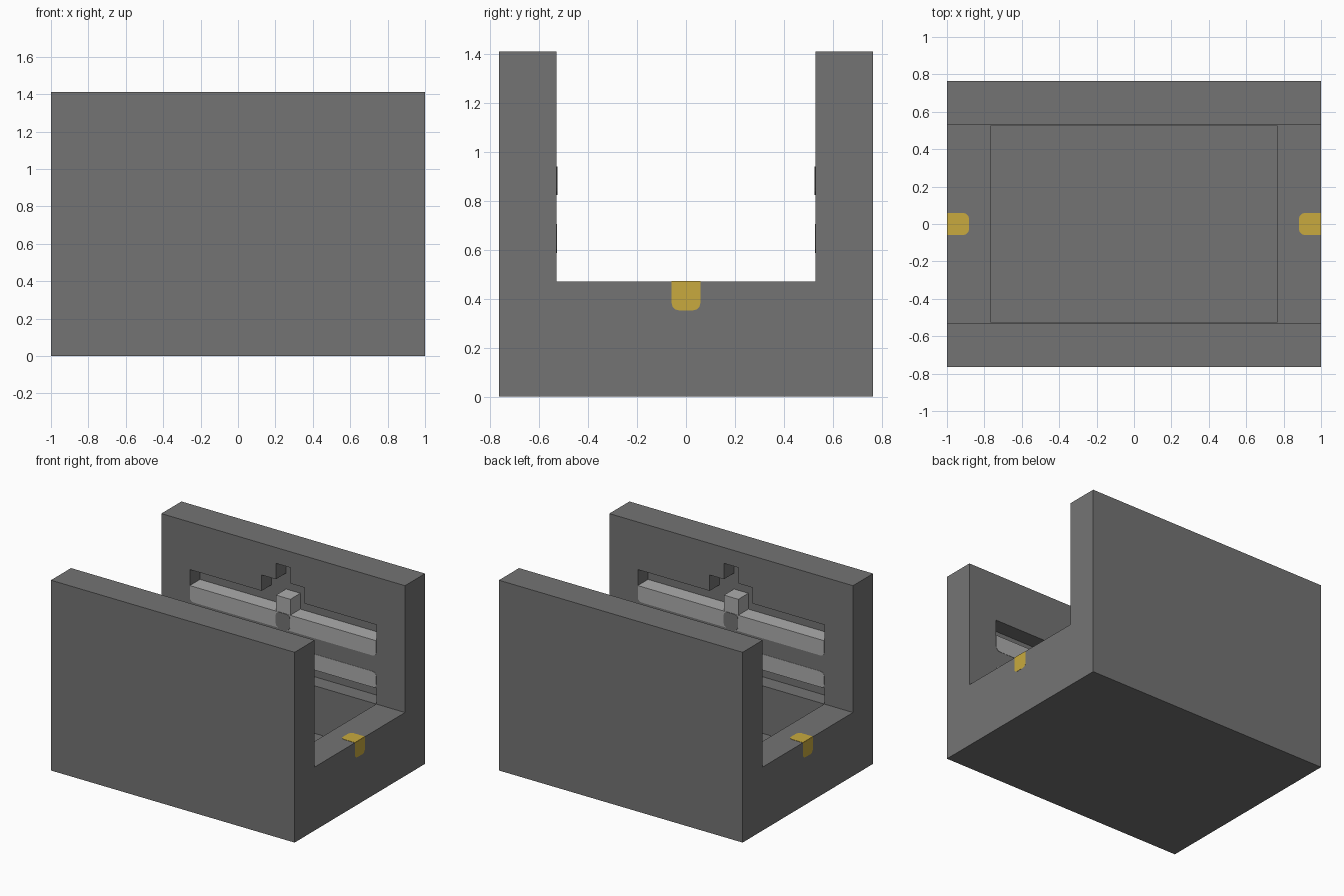
import bpy, bmesh
from mathutils import Vector

U = 2 / 17      # one grid cell: the block is 17 x 13 x 12 cells
PROUD = 0.002   # how far painted plates stand off a surface

if "Cube" in bpy.data.objects:
    bpy.data.objects.remove(bpy.data.objects["Cube"])


def srgb(*rgb):
    return tuple(((c / 255 + 0.055) / 1.055) ** 2.4 for c in rgb) + (1,)


def material(name, colour):
    mat = bpy.data.materials.new(name)
    mat.use_nodes = True
    mat.diffuse_color = colour
    bsdf = next(n for n in mat.node_tree.nodes if n.type == 'BSDF_PRINCIPLED')
    bsdf.inputs["Base Color"].default_value = colour
    bsdf.inputs["Roughness"].default_value = 0.8
    return mat


GREY = material("dark grey", srgb(116, 116, 116))
LIGHT = material("light grey", srgb(173, 173, 173))
GOLD = material("gold", srgb(200, 170, 62))


def finish(bm, name, *mats):
    bmesh.ops.recalc_face_normals(bm, faces=bm.faces)
    mesh = bpy.data.meshes.new(name)
    bm.to_mesh(mesh)
    bm.free()
    for mat in mats:
        mesh.materials.append(mat)
    obj = bpy.data.objects.new(name, mesh)
    bpy.context.scene.collection.objects.link(obj)
    return obj


def box_mesh(lo, hi):
    """Box between two corners given in cells."""
    bm = bmesh.new()
    bmesh.ops.create_cube(bm, size=1)
    lo, hi = Vector(lo) * U, Vector(hi) * U
    for v in bm.verts:
        v.co = [lo[i] + (hi[i] - lo[i]) * (v.co[i] + 0.5) for i in range(3)]
    return bm


def box(name, lo, hi, *mats):
    return finish(box_mesh(lo, hi), name, *mats)


def plate(name, lo, hi, axis, mat, rounded=lambda c: True, proud=PROUD):
    """Thin painted patch; the corners that pass the rule are rounded."""
    bm = box_mesh(lo, hi)
    for v in bm.verts:
        v.co[axis] = lo[axis] * U + (proud if v.co[axis] > 0 else -proud)
    # a flat patch has lo == hi on its axis, so separate its two sides again
    for v in bm.verts:
        v.co[axis] = lo[axis] * U
    half = len(bm.verts) // 2
    flat = bmesh.new()
    corners = [list(lo) for _ in range(4)]
    a, b = [i for i in range(3) if i != axis]
    for c, (p, q) in zip(corners, ((lo, lo), (hi, lo), (hi, hi), (lo, hi))):
        c[a], c[b] = p[a], q[b]
    bm.free()
    face = flat.faces.new([flat.verts.new(Vector(c) * U) for c in corners])
    offset = Vector([proud if i == axis else 0 for i in range(3)])
    bmesh.ops.translate(flat, vec=-offset, verts=flat.verts)
    new = bmesh.ops.extrude_face_region(flat, geom=[face])["geom"]
    bmesh.ops.translate(flat, vec=offset * 2,
                        verts=[g for g in new if isinstance(g, bmesh.types.BMVert)])
    edges = []
    for e in flat.edges:
        d = e.verts[0].co - e.verts[1].co
        mid = (e.verts[0].co + e.verts[1].co) / 2 / U
        if abs(d[axis]) > proud and rounded(mid):
            edges.append(e)
    bmesh.ops.bevel(flat, geom=edges, offset=0.25 * U, segments=3,
                    profile=0.5, affect='EDGES')
    return finish(flat, name, mat)


def cut(target, cutter):
    mod = target.modifiers.new(cutter.name, 'BOOLEAN')
    mod.operation, mod.solver, mod.object = 'DIFFERENCE', 'EXACT', cutter
    bpy.context.view_layer.update()
    graph = bpy.context.evaluated_depsgraph_get()
    mesh = bpy.data.meshes.new_from_object(target.evaluated_get(graph))
    target.modifiers.clear()
    target.data = mesh
    bpy.data.objects.remove(cutter)


# Block with an open channel and a deep pocket in its floor
body = box("channel_block", (-8.5, -6.5, 0), (8.5, 6.5, 12), GREY)
cut(body, box("channel_cutter", (-10, -4.5, 4), (10, 4.5, 13), GREY))
cut(body, box("pocket_cutter", (-6.5, -4.5, 1), (6.5, 4.5, 5), GREY))

# Stepped slot sunk one cell into both walls
half = [(6.5, 4), (6.5, 9), (1.5, 9), (1.5, 10), (0.5, 10), (0.5, 11)]
outline = half + [(-x, z) for x, z in reversed(half)]
bm = bmesh.new()
face = bm.faces.new([bm.verts.new((x * U, -5.5 * U, z * U)) for x, z in outline])
new = bmesh.ops.extrude_face_region(bm, geom=[face])["geom"]
bmesh.ops.translate(bm, vec=(0, 11 * U, 0),
                    verts=[g for g in new if isinstance(g, bmesh.types.BMVert)])
cut(body, finish(bm, "slot_cutter", GREY))

# Sliding bar with its post and painted stripes, in each wall
for side, s in (("front", -1), ("back", 1)):
    near, far = sorted((s * 4.5, s * 5.5))
    bar = box(side + "_bar", (-6.5, near, 5), (6.5, far, 8), GREY, LIGHT)
    for p in bar.data.polygons:
        p.material_index = 1 if p.normal.z > 0.5 else 0
    box(side + "_post", (-0.5, near, 8), (0.5, far, 9), LIGHT)
    y = s * 4.5
    plate(side + "_upper_stripe", (-6.5, y, 7), (6.5, y, 8), 1, LIGHT,
          lambda c: c.z < 7.5)
    plate(side + "_lower_stripe", (-6.5, y, 5), (6.5, y, 6), 1, LIGHT)
    plate(side + "_bar_mark", (-0.5, y, 7), (0.5, y, 8), 1, GREY, proud=2 * PROUD)

# Gold marks folded over the floor edge at both ends
for side, s in (("right", -1), ("left", 1)):
    x0, x1 = sorted((s * 7.5, s * 8.5))
    plate(side + "_end_mark", (s * 8.5, -0.5, 3), (s * 8.5, 0.5, 4), 0, GOLD,
          lambda c: c.z < 3.5, PROUD / 2)
    plate(side + "_floor_mark", (x0, -0.5, 4), (x1, 0.5, 4), 2, GOLD,
          lambda c: abs(c.x) < 8)
